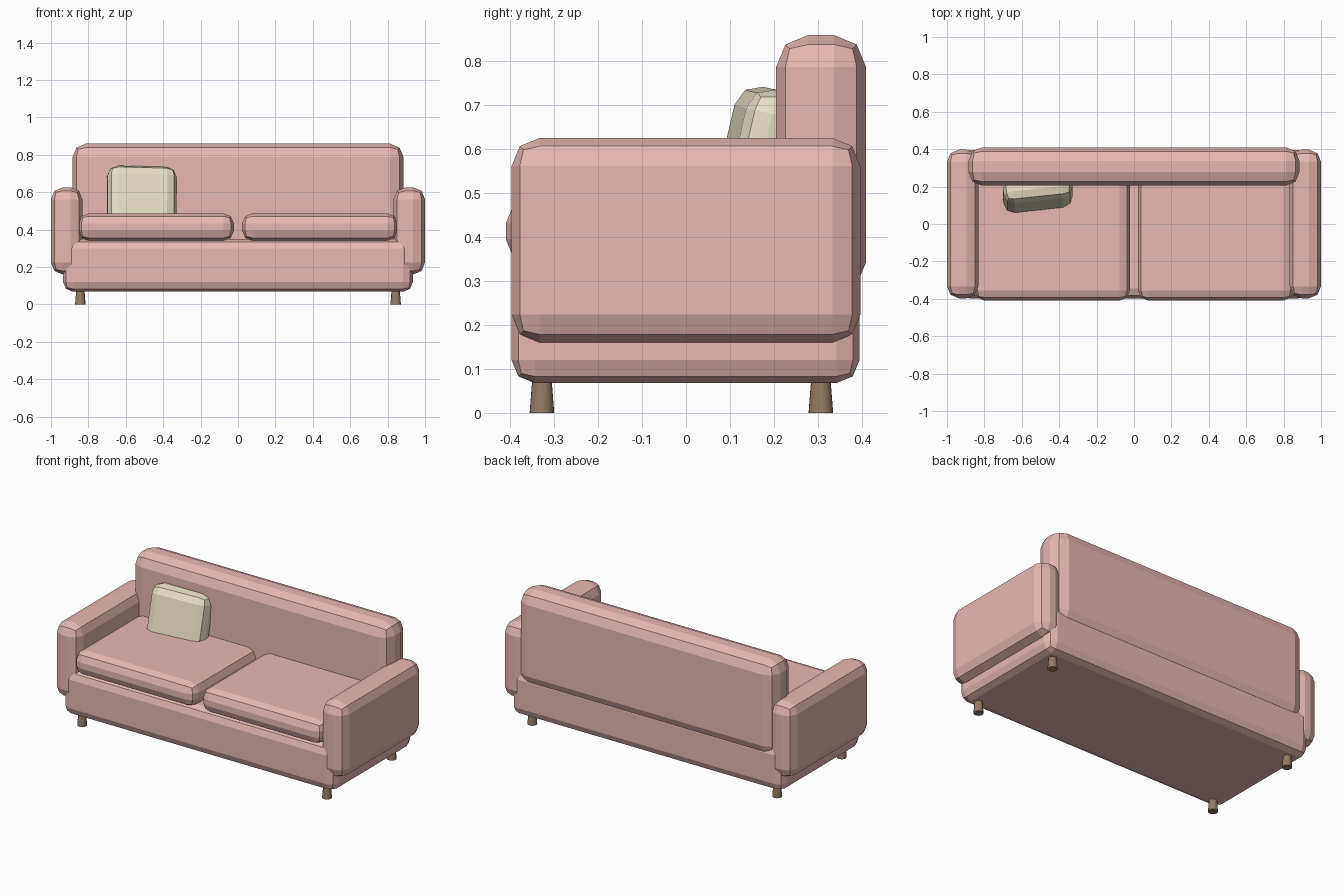
import bpy
from math import radians

if "Cube" in bpy.data.objects:
    bpy.data.objects.remove(bpy.data.objects["Cube"])


def material(name, rgb):
    m = bpy.data.materials.new(name)
    m.diffuse_color = (*rgb, 1)
    m.use_nodes = True
    m.node_tree.nodes["Principled BSDF"].inputs["Base Color"].default_value = m.diffuse_color
    return m


pink = material("pink_fabric", (0.81, 0.48, 0.45))
cream = material("cream_fabric", (0.80, 0.74, 0.56))
wood = material("wood", (0.30, 0.20, 0.13))


def soft_box(name, lo, hi, bevel, mat, rot=(0, 0, 0)):
    """Box between two corners with chunky two-step rounded edges."""
    bpy.ops.mesh.primitive_cube_add(
        size=1, location=[(a + b) / 2 for a, b in zip(lo, hi)])
    o = bpy.context.object
    o.name = name
    o.scale = [b - a for a, b in zip(lo, hi)]
    bpy.ops.object.transform_apply(location=False, rotation=False, scale=True)
    o.rotation_euler = [radians(r) for r in rot]
    mod = o.modifiers.new("rounding", 'BEVEL')
    mod.width = bevel
    mod.segments = 2
    o.data.materials.append(mat)
    return o


# Base frame and backrest
soft_box("base", (-0.935, -0.397, 0.068), (0.935, 0.395, 0.35), 0.052, pink)
soft_box("backrest", (-0.885, 0.205, 0.27), (0.885, 0.41, 0.86), 0.073, pink)

# Arms, seat cushions and legs on both sides
for side, s in (("left", -1), ("right", 1)):
    def span(a, b):
        return sorted((s * a, s * b))

    x0, x1 = span(0.832, 1.0)
    soft_box(side + "_arm", (x0, -0.397, 0.16), (x1, 0.397, 0.626), 0.064, pink)
    x0, x1 = span(0.022, 0.853)
    soft_box(side + "_seat_cushion", (x0, -0.41, 0.34), (x1, 0.26, 0.487), 0.055, pink)
    for end, y in (("front", -0.328), ("back", 0.307)):
        bpy.ops.mesh.primitive_cone_add(
            vertices=24, radius1=0.028, radius2=0.021, depth=0.09,
            location=(s * 0.843, y, 0.045))
        leg = bpy.context.object
        leg.name = f"{side}_{end}_leg"
        leg.data.materials.append(wood)
        bpy.ops.object.shade_smooth_by_angle(angle=radians(40))

# Throw pillow leaning on the backrest
soft_box("pillow", (-0.70, 0.095, 0.395), (-0.33, 0.235, 0.74), 0.055, cream,
         (-13, 1.5, 6))
